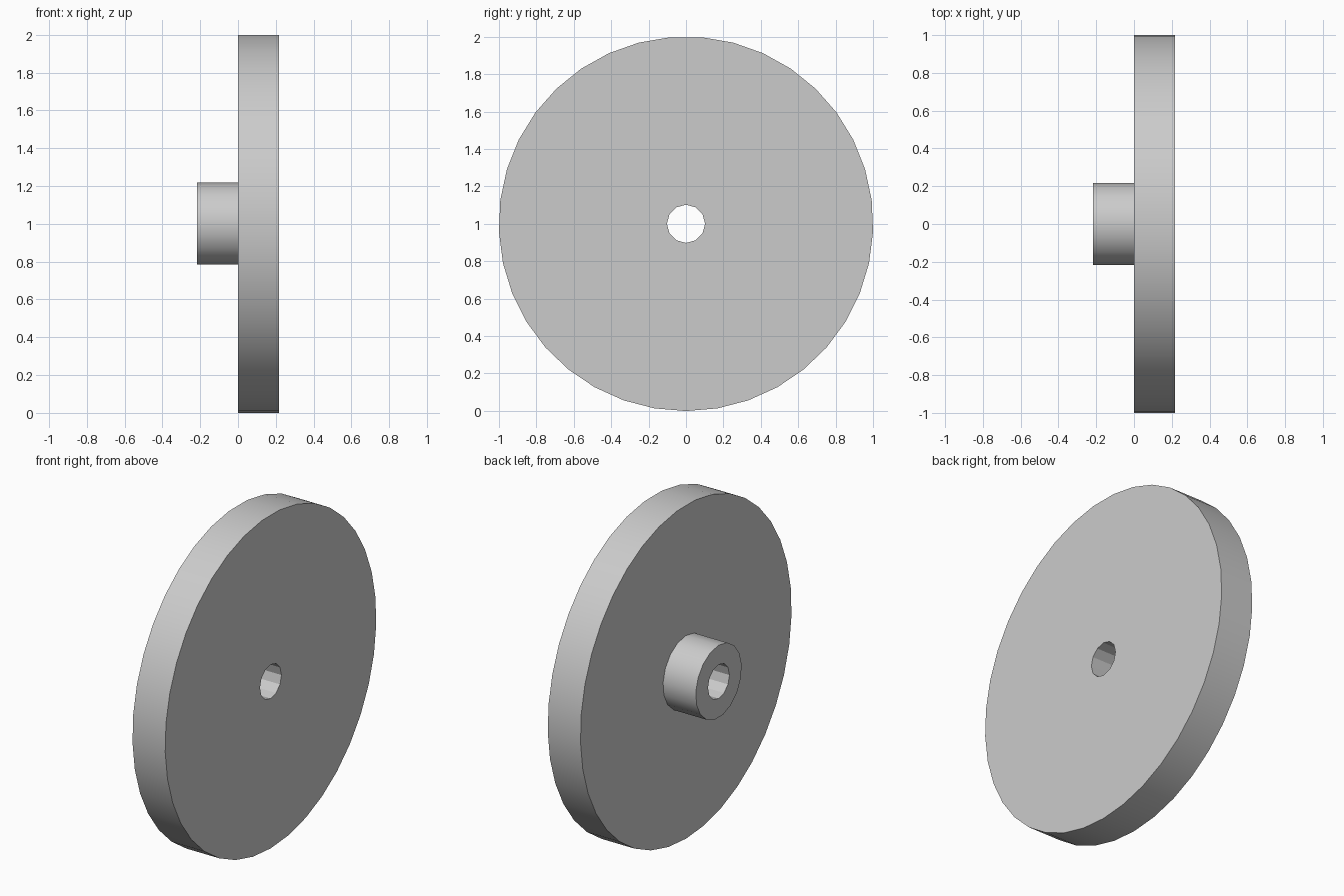
import bpy, bmesh, math
from mathutils import Vector

default = bpy.data.objects.get("Cube")
if default:
    bpy.data.objects.remove(default, do_unlink=True)

THICK = 0.217
CENTRE_Z = 1.0

grey = bpy.data.materials.new("light_grey")
grey.use_nodes = True
colour = (0.6, 0.6, 0.6, 1)
grey.diffuse_color = colour
grey.node_tree.nodes["Principled BSDF"].inputs["Base Color"].default_value = colour

bm = bmesh.new()


def ring(x, radius, sides, start):
    """Closed loop of edges around the x axis, starting at the given angle."""
    verts = []
    for i in range(sides):
        a = start + math.tau * i / sides
        verts.append(bm.verts.new((x, radius * math.cos(a), CENTRE_Z + radius * math.sin(a))))
    return [bm.edges.new((verts[i - 1], verts[i])) for i in range(sides)]


down, up = -math.pi / 2, math.pi / 2
disc = (1.001, 37, down)
hub = (0.218, 17, up)
bore = (0.102, 12, up)

disc_outer, disc_inner = ring(THICK, *disc), ring(0, *disc)
hub_base, hub_end = ring(0, *hub), ring(-THICK, *hub)
bore_hub, bore_disc = ring(-THICK, *bore), ring(THICK, *bore)

# Round walls: disc rim, hub side and through bore
for a, b in ((disc_outer, disc_inner), (hub_base, hub_end), (bore_hub, bore_disc)):
    bmesh.ops.bridge_loops(bm, edges=a + b)

# Flat annular faces: outer face, inner face and hub end
for a, b, nx in ((disc_outer, bore_disc, 1), (disc_inner, hub_base, -1), (hub_end, bore_hub, -1)):
    bmesh.ops.triangle_fill(bm, edges=a + b, use_beauty=True, normal=Vector((nx, 0, 0)))

bmesh.ops.recalc_face_normals(bm, faces=bm.faces)
mesh = bpy.data.meshes.new("disc_with_hub")
bm.to_mesh(mesh)
bm.free()
mesh.materials.append(grey)

body = bpy.data.objects.new("disc_with_hub", mesh)
bpy.context.collection.objects.link(body)
bpy.ops.object.select_all(action="DESELECT")
body.select_set(True)
bpy.context.view_layer.objects.active = body
bpy.ops.object.shade_smooth_by_angle(angle=math.radians(29))
